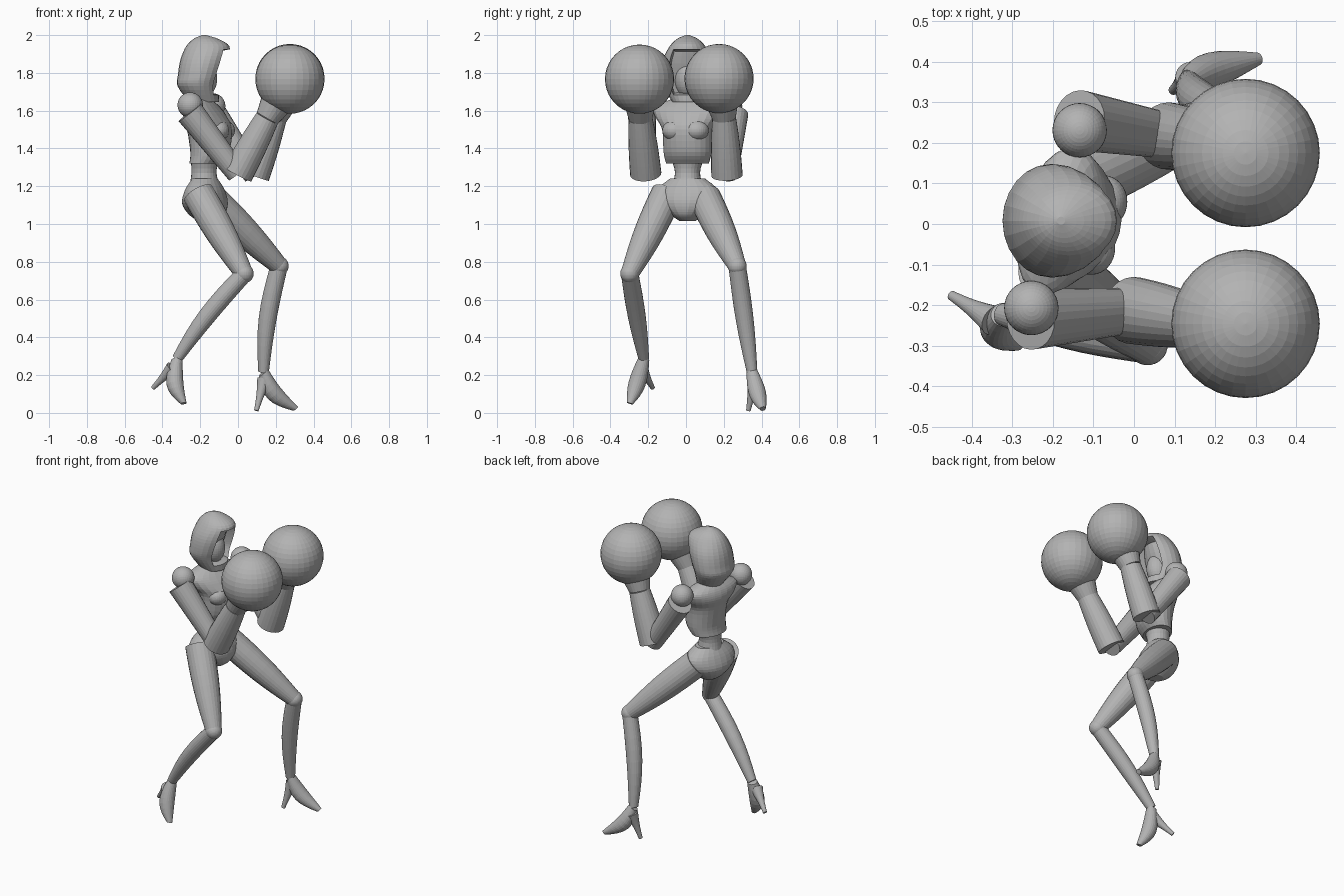
import bpy, bmesh, math
from mathutils import Vector

default_cube = bpy.data.objects.get("Cube")
if default_cube:
    bpy.data.objects.remove(default_cube, do_unlink=True)

# One plain grey for the whole figure
grey = bpy.data.materials.new("plain grey")
grey.use_nodes = True
grey.diffuse_color = (.45, .45, .45, 1)
grey.node_tree.nodes["Principled BSDF"].inputs["Base Color"].default_value = grey.diffuse_color

AHEAD = Vector((1, 0, 0))
TURNED = Vector((.97, -.26, 0))
UP = Vector((0, 0, 1))
STEPS = 4
SIDES = 24
parts = []


def finish(name, bm):
    """Turn a bmesh into a named grey object."""
    bmesh.ops.recalc_face_normals(bm, faces=bm.faces)
    mesh = bpy.data.meshes.new(name)
    bm.to_mesh(mesh)
    bm.free()
    mesh.materials.append(grey)
    part = bpy.data.objects.new(name, mesh)
    bpy.context.collection.objects.link(part)
    parts.append(part)


def skin(rings):
    """Join rings of (centre, fore vector, side vector) into a closed tube."""
    bm = bmesh.new()
    angles = [math.tau * k / SIDES for k in range(SIDES)]
    loops = [[bm.verts.new(centre + fore * math.cos(a) + side * math.sin(a)) for a in angles]
             for centre, fore, side in rings]
    for low, high in zip(loops, loops[1:]):
        for k in range(SIDES):
            bm.faces.new((low[k - 1], low[k], high[k], high[k - 1]))
    bm.faces.new(loops[0])
    bm.faces.new(loops[-1])
    bmesh.ops.recalc_face_normals(bm, faces=bm.faces)
    return bm


def blend(p, q, r, s, t):
    """Catmull-Rom curve between q and r."""
    return q + t / 2 * (r - p + t * (2 * p - 5 * q + 4 * r - s + t * (3 * (q - r) + s - p)))


def body(stations, forward):
    """Level oval rings from (x, z, half depth, half width) stations."""
    ends = [stations[0], *stations, stations[-1]]
    rows = [[blend(*values, i / STEPS) for values in zip(*four)]
            for four in zip(ends, ends[1:], ends[2:], ends[3:]) for i in range(STEPS)]
    rows.append(stations[-1])
    across = UP.cross(forward)
    return skin([(Vector((x, .008, z)), forward * depth, across * width)
                 for x, z, depth, width in rows])


def limb(name, start, end, first, last, bulge=0, bow=(0, 0, 0)):
    """Round tapered limb that swells and bows in the middle."""
    start, end = Vector(start), Vector(end)
    axis = (end - start).normalized()
    fore = (AHEAD - axis * AHEAD.dot(axis)).normalized()
    side = axis.cross(fore)
    rings = []
    for i in range(STEPS * 2 + 1):
        t = i / (STEPS * 2)
        swell = math.sin(math.pi * t)
        radius = first + (last - first) * t + bulge * swell
        rings.append((start.lerp(end, t) + Vector(bow) * swell, fore * radius, side * radius))
    finish(name, skin(rings))


def ball(name, centre, radius, scale=(1, 1, 1)):
    bm = bmesh.new()
    bmesh.ops.create_uvsphere(bm, u_segments=32, v_segments=20, radius=radius)
    bmesh.ops.scale(bm, vec=scale, verts=bm.verts)
    bmesh.ops.translate(bm, vec=centre, verts=bm.verts)
    finish(name, bm)


# Hood with a recessed face opening
hood = body([(-.18, 1.645, .08, .08), (-.21, 1.73, .11, .13), (-.2, 1.79, .118, .14),
             (-.18, 1.87, .125, .13), (-.16, 1.94, .115, .095), (-.17, 1.98, .065, .055),
             (-.18, 2, .01, .01)], AHEAD)
opening = [f for f in hood.faces
           if f.normal.x > .72 and 1.68 < f.calc_center_median().z < 1.93]
bmesh.ops.inset_region(hood, faces=opening, thickness=.012)
bmesh.ops.translate(hood, vec=AHEAD * -.06, verts=list({v for f in opening for v in f.verts}))
finish("hood", hood)
ball("face", (-.185, .005, 1.77), .1, (.75, .65, 1))

# Trunk
trunk = {
    "neck": [(-.19, 1.58, .06, .06), (-.19, 1.7, .05, .05)],
    "chest": [(-.175, 1.32, .08, .115), (-.15, 1.38, .1, .128), (-.15, 1.5, .118, .135),
              (-.175, 1.57, .11, .175), (-.19, 1.62, .085, .18), (-.195, 1.66, .05, .09)],
    "waist": [(-.175, 1.18, .085, .09), (-.18, 1.27, .066, .066), (-.175, 1.35, .075, .09)],
    "pelvis": [(-.175, 1.24, .065, .095), (-.175, 1.18, .1, .165), (-.175, 1.11, .118, .16),
               (-.165, 1.05, .095, .09), (-.16, 1.015, .05, .04)],
}
for name, stations in trunk.items():
    finish(name, body(stations, TURNED))
for tag, x, y in (("right", -.105, -.06), ("left", -.075, .055)):
    ball(tag + "_bust", (x, y, 1.495), .065, (.9, 1, .85))


# Leg: thigh, knee, shin, and a high heeled foot
def leg(tag, hip, knee, ankle, toe, heel):
    limb(tag + "_thigh", hip, knee, .085, .048, .012)
    ball(tag + "_knee", knee, .05)
    limb(tag + "_shin", knee, ankle, .046, .028, .01, (-.02, 0, 0))
    limb(tag + "_foot", ankle, toe, .03, .016, .022, (-.028, 0, -.015))
    instep = Vector(ankle).lerp(Vector(toe), .2) + Vector((-.03, 0, 0))
    limb(tag + "_heel", instep, heel, .038, .012, -.004)


leg("right", (-.21, -.1, 1.16), (.033, -.298, .737), (-.323, -.223, .285),
    (-.288, -.297, .05), (-.45, -.176, .132))
leg("left", (-.15, .1, 1.14), (.218, .271, .778), (.135, .35, .215),
    (.305, .407, .022), (.097, .33, .012))


# Arm: shoulder ball, tapered upper arm, forearm, flared cuff and round glove
def arm(tag, shoulder, top, elbow, wrist, glove):
    ball(tag + "_shoulder", shoulder, .067)
    limb(tag + "_upper_arm", top, elbow, .075, .056)
    limb(tag + "_forearm", elbow, wrist, .083, .063, .004)
    limb(tag + "_cuff", wrist, Vector(wrist).lerp(Vector(glove), .5), .063, .092)
    ball(tag + "_glove", glove, .183)


arm("right", (-.253, -.207, 1.63), (-.255, -.235, 1.59), (-.003, -.213, 1.265),
    (.155, -.241, 1.56), (.275, -.246, 1.767))
arm("left", (-.134, .231, 1.625), (-.135, .255, 1.585), (.085, .217, 1.257),
    (.195, .202, 1.56), (.275, .175, 1.77))

# Smooth shading with sharp rims kept
for part in bpy.context.view_layer.objects:
    part.select_set(part in parts)
bpy.context.view_layer.objects.active = parts[0]
bpy.ops.object.shade_smooth_by_angle(angle=math.radians(40))
